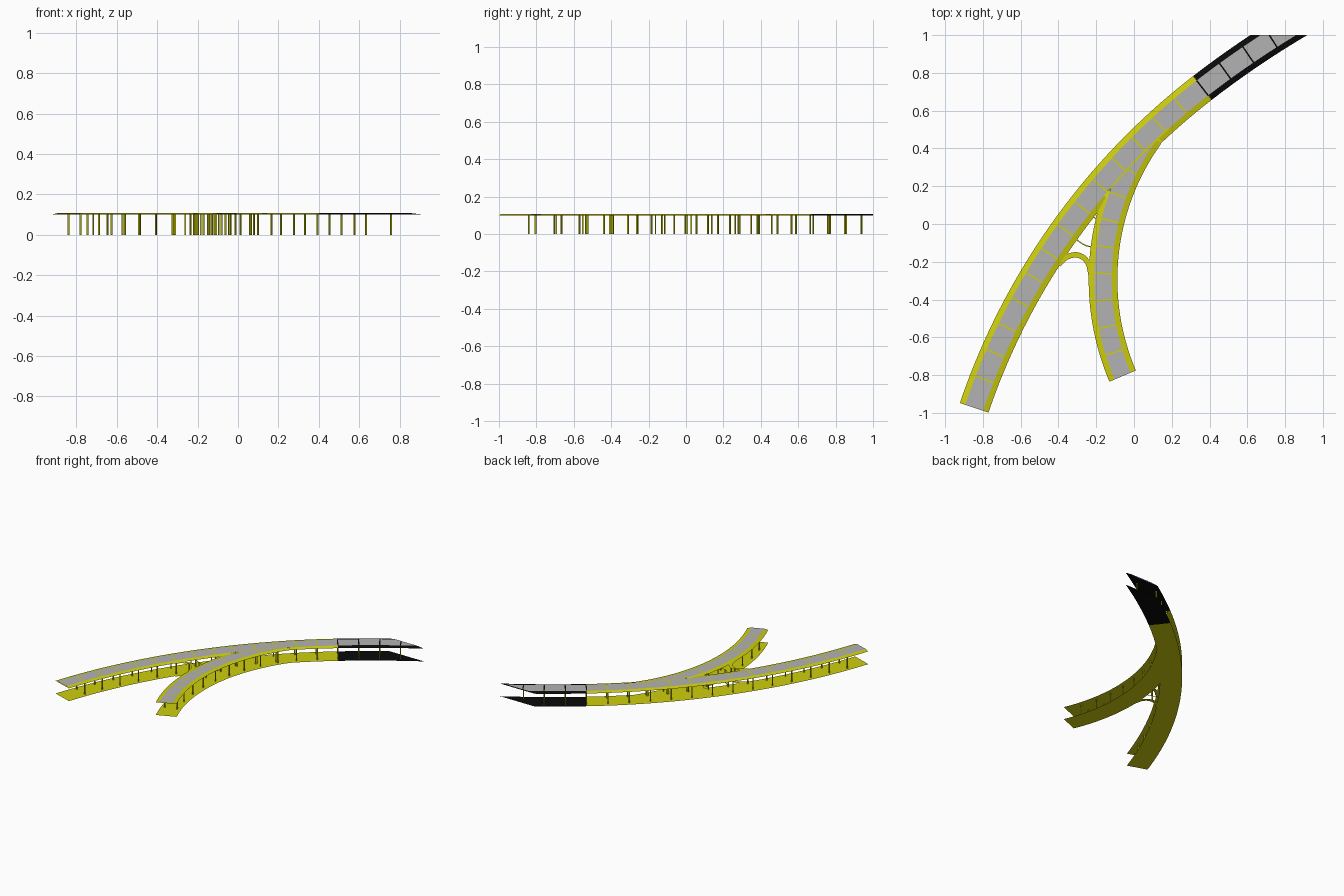
import bpy, bmesh, math
from mathutils import Vector

if "Cube" in bpy.data.objects:
    bpy.data.objects.remove(bpy.data.objects["Cube"])


def mat(name, c):
    m = bpy.data.materials.new(name)
    m.diffuse_color = (*c, 1)
    m.use_nodes = True
    m.node_tree.nodes["Principled BSDF"].inputs["Base Color"].default_value = m.diffuse_color
    return m


YELLOW = mat("yellow", (0.62, 0.62, 0.004))
BLACK = mat("black", (0.003, 0.003, 0.003))
GREY = mat("deck grey", (0.45, 0.45, 0.45))

# plan layout: two tangent arcs for the main road, one arc for the branch
R1, R2 = 3.6, 5.0
A0 = math.radians(127.7)
JOIN = Vector((0.362, 0.72))
RADIAL = Vector((math.cos(A0), math.sin(A0)))
C1, C2 = JOIN - R1 * RADIAL, JOIN - R2 * RADIAL
B = Vector((1.144, -0.294))
RI, RO = 1.232, 1.384             # branch edge radii
HALF, RIM = 0.08, 0.03
Z_EDGE, Z_DECK = 0.1, 0.107


def main(s, off):
    """Point on the main road: s along it (0 = colour change), off to the left."""
    C, R = (C1, R1) if s <= 0 else (C2, R2)
    a = A0 - s / R
    return C + (R + off) * Vector((math.cos(a), math.sin(a)))


def branch(deg, r, lim=None):
    """Point on the branch; lim stops it at an offset line of the main road."""
    a = math.radians(deg)
    d = Vector((math.cos(a), math.sin(a)))
    if lim is not None:
        D = B - C1
        k = D.dot(d)
        r = min(r, -k + math.sqrt(k * k - D.length_squared + (R1 + lim) ** 2))
    return B + r * d


def finish(name, bm, material, clip=True):
    if clip:                       # far end is cut square at y = 1
        bmesh.ops.bisect_plane(bm, geom=bm.verts[:] + bm.edges[:] + bm.faces[:],
                               plane_co=(0, 1, 0), plane_no=(0, 1, 0), clear_outer=True)
    bmesh.ops.remove_doubles(bm, verts=bm.verts[:], dist=1e-5)
    bmesh.ops.dissolve_degenerate(bm, edges=bm.edges[:], dist=1e-5)
    me = bpy.data.meshes.new(name)
    bm.to_mesh(me)
    bm.free()
    me.materials.append(material)
    ob = bpy.data.objects.new(name, me)
    bpy.context.collection.objects.link(ob)
    return ob


def strip(bm, rows, up=True, keep=None):
    """Quads between successive (left, right) pairs of 3D points."""
    for i in range(len(rows) - 1):
        (a, b), (c, d) = rows[i], rows[i + 1]
        if keep and not keep((a + b + c + d) / 4):
            continue
        vs = [bm.verts.new(p) for p in (a, b, d, c)]
        f = bm.faces.new(vs)
        f.normal_update()
        if f.normal.length > 0 and (f.normal.z > 0) != up:
            f.normal_flip()


def lin(a, b, n):
    return [a + (b - a) * i / n for i in range(n + 1)]


def P(p, z):
    return Vector((p.x, p.y, z))


def main_rows(s0, s1, n, o0, z0, o1, z1):
    return [(P(main(s, o0), z0), P(main(s, o1), z1)) for s in lin(s0, s1, n)]


def branch_rows(r0, z0, r1, z1, lim):
    return [(P(branch(a, r0, lim), z0), P(branch(a, r1, lim), z1))
            for a in lin(203, 144.2, 60)]


def in_branch(p):
    r = (p.xy - B).length
    return RI + 0.015 < r < RO - 0.025 and p.y < 0.5


def outside_branch(p):
    return not in_branch(p)


# main road: bottom plate, deck underside, deck and sloping rims
INNER = HALF - RIM
for tag, s0, s1, n, col in (("yellow", -2.11, 0, 84, YELLOW), ("black", 0.0005, 0.8, 24, BLACK)):
    bm = bmesh.new()
    strip(bm, main_rows(s0, s1, n, HALF, 0, -HALF, 0))
    finish(f"main_bottom_plate_{tag}", bm, col)
    bm = bmesh.new()
    strip(bm, main_rows(s0, s1, n, HALF, Z_EDGE, -HALF, Z_EDGE), up=False)
    finish(f"main_deck_underside_{tag}", bm, col)
    bm = bmesh.new()
    strip(bm, main_rows(s0, s1, n, HALF, Z_EDGE, INNER, Z_DECK))
    strip(bm, main_rows(s0, s1, n, -INNER, Z_DECK, -HALF, Z_EDGE), keep=outside_branch)
    finish(f"main_rims_{tag}", bm, col)
    bm = bmesh.new()
    strip(bm, main_rows(s0, s1, n, INNER, Z_DECK, -INNER, Z_DECK))
    finish(f"main_deck_{tag}_part", bm, GREY)

# branch road
bm = bmesh.new()
strip(bm, branch_rows(RI, 0, RO, 0, -HALF))
finish("branch_bottom_plate", bm, YELLOW)
bm = bmesh.new()
strip(bm, branch_rows(RI, Z_EDGE, RO, Z_EDGE, -HALF), up=False)
finish("branch_deck_underside", bm, YELLOW)
bm = bmesh.new()
strip(bm, branch_rows(RI, Z_EDGE, RI + RIM, Z_DECK, -INNER))
strip(bm, branch_rows(RO - RIM, Z_DECK, RO, Z_EDGE, -INNER))
finish("branch_rims", bm, YELLOW)
bm = bmesh.new()
strip(bm, branch_rows(RI + RIM, Z_DECK, RO - RIM, Z_DECK, -INNER))
finish("branch_deck", bm, GREY)

# joint lines and post pairs
Z_LINE, LW, PW = Z_DECK + 0.0008, 0.004, 0.0035
posts = bmesh.new()


def post(p, d):
    q = Vector((-d.y, d.x)) * PW
    d = d * PW
    ring = [p + d + q, p - d + q, p - d - q, p + d - q]
    lo = [posts.verts.new(P(v, 0)) for v in ring]
    hi = [posts.verts.new(P(v, Z_EDGE + 0.003)) for v in ring]
    for i in range(4):
        j = (i + 1) % 4
        posts.faces.new((lo[i], lo[j], hi[j], hi[i]))


def cross_line(bm, p, q):
    d = (q - p).normalized()
    w = Vector((-d.y, d.x)) * LW
    strip(bm, [(P(p + w, Z_LINE), P(p - w, Z_LINE)), (P(q + w, Z_LINE), P(q - w, Z_LINE))])


lines = {"yellow": bmesh.new(), "black": bmesh.new()}
for k in range(-13, 4):
    s = 0.15 * k
    a, b = main(s, INNER), main(s, -INNER)
    cross_line(lines["black" if k >= 0 else "yellow"], a, b)
    d = (b - a).normalized()
    post(a, d)
    post(b, d)
for k in range(9):
    deg = 197.2 - 6.2 * k
    a, b = branch(deg, RI + RIM, -INNER), branch(deg, RO - RIM, -INNER)
    if (b - a).length < 0.01:
        continue
    cross_line(lines["yellow"], a, b)
    d = (b - a).normalized()
    post(a, d)
    post(b, d)
# seam where the two decks merge
strip(lines["yellow"], main_rows(-2.11, 0, 84, -INNER + LW, Z_LINE, -INNER - LW, Z_LINE),
      keep=in_branch)
finish("deck_joint_lines", lines["yellow"], YELLOW)
finish("deck_joint_lines_black", lines["black"], BLACK)


# curved link between the prongs and two thin braces in the gap
def ribbon(bm, pts, w, z):
    v = [Vector(p) for p in pts]
    rows = []
    n = len(v)
    for i in range(n - 1):
        p0, p1, p2, p3 = v[max(i - 1, 0)], v[i], v[i + 1], v[min(i + 2, n - 1)]
        for t in lin(0, 1, 5)[:5 + (i == n - 2)]:
            p = 0.5 * (2 * p1 + (p2 - p0) * t + (2 * p0 - 5 * p1 + 4 * p2 - p3) * t * t
                       + (3 * p1 - p0 - 3 * p2 + p3) * t ** 3)
            g = 0.5 * ((p2 - p0) + 2 * (2 * p0 - 5 * p1 + 4 * p2 - p3) * t
                       + 3 * (3 * p1 - p0 - 3 * p2 + p3) * t * t)
            q = Vector((-g.y, g.x)).normalized() * w / 2
            rows.append((P(p + q, z), P(p - q, z)))
    strip(bm, rows)


ARCH = [(-0.40, -0.215), (-0.36, -0.178), (-0.31, -0.163), (-0.268, -0.178),
        (-0.24, -0.215), (-0.228, -0.27)]
for name, z in (("link_bottom", 0.0), ("link_top", Z_EDGE + 0.001)):
    bm = bmesh.new()
    ribbon(bm, ARCH, 0.028, z)
    finish(name, bm, YELLOW)
bm = bmesh.new()
for z in (0.0, Z_EDGE):
    ribbon(bm, [(-0.315, -0.075), (-0.26, -0.112), (-0.205, -0.125)], 0.006, z)
    ribbon(bm, [(-0.225, 0.045), (-0.20, 0.028), (-0.17, 0.022)], 0.006, z)
finish("gap_braces", bm, YELLOW)
for p in ((-0.31, -0.163), (-0.26, -0.112), (-0.20, 0.028)):
    post(Vector(p), Vector((1, 0)))
finish("posts", posts, YELLOW)
